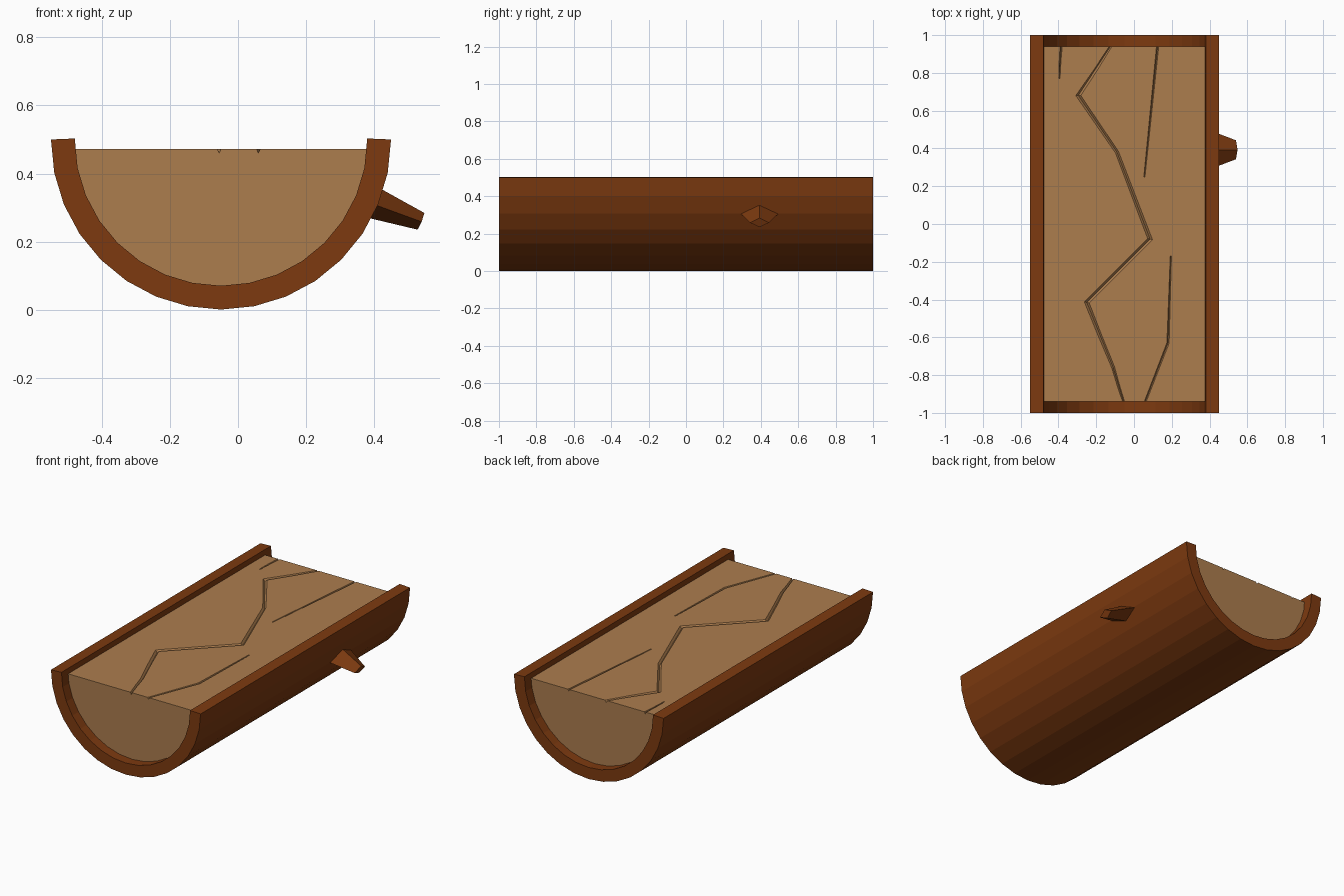
import bpy, bmesh, math
from mathutils import Vector

if "Cube" in bpy.data.objects:
    bpy.data.objects.remove(bpy.data.objects["Cube"])

CX, CZ = -0.05, 0.5      # axis of the log
R_OUT, R_IN, TOP = 0.5, 0.43, 0.472


def material(name, rgb):
    m = bpy.data.materials.new(name)
    m.diffuse_color = (*rgb, 1)
    m.use_nodes = True
    m.node_tree.nodes["Principled BSDF"].inputs["Base Color"].default_value = m.diffuse_color
    return m


def loft(name, rings, mat=None):
    """Solid through a list of equal-length closed rings."""
    bm = bmesh.new()
    vs = [[bm.verts.new(p) for p in r] for r in rings]
    n = len(rings[0])
    for a, b in zip(vs, vs[1:]):
        for i in range(n):
            j = (i + 1) % n
            bm.faces.new((a[i], a[j], b[j], b[i]))
    bm.faces.new(vs[0])
    bm.faces.new(vs[-1])
    bmesh.ops.recalc_face_normals(bm, faces=bm.faces)
    me = bpy.data.meshes.new(name)
    bm.to_mesh(me)
    bm.free()
    ob = bpy.data.objects.new(name, me)
    bpy.context.collection.objects.link(ob)
    if mat:
        me.materials.append(mat)
    return ob


def arc(r, n=16, a0=math.pi, a1=2 * math.pi):
    return [(CX + r * math.cos(a0 + (a1 - a0) * i / n),
             CZ + r * math.sin(a0 + (a1 - a0) * i / n)) for i in range(n + 1)]


def extrude_y(name, profile, half, mat):
    return loft(name, [[(x, y, z) for x, z in profile] for y in (-half, half)], mat)


bark_mat = material("bark_brown", (0.205, 0.042, 0.005))
wood_mat = material("wood_tan", (0.413, 0.205, 0.076))

# Bark shell: half of a 32-sided tube
inner = arc(R_IN)
inner[0] = (inner[0][0], CZ + 0.003)
inner[-1] = (inner[-1][0], CZ + 0.003)
extrude_y("bark_shell", arc(R_OUT) + inner[::-1], 1.0, bark_mat)

# Wood core: filled half disc, slightly shorter, with a flat top
core = arc(R_IN)
core[0] = (CX - R_IN, TOP)
core[-1] = (CX + R_IN, TOP)
wood = extrude_y("wood_core", core, 0.94, wood_mat)

# Cracks: V-shaped grooves cut in the top, given as (x, y, half width)
cracks = [
    [(-0.118, 0.95, .006), (-0.295, 0.68, .011), (-0.09, 0.38, .009), (0.085, -0.08, .011),
     (-0.25, -0.415, .011), (-0.11, -0.76, .008), (-0.052, -0.95, .005)],
    [(0.126, 0.95, .006), (0.055, 0.25, .003)],
    [(0.195, -0.17, .003), (0.18, -0.63, .006), (0.056, -0.95, .005)],
    [(-0.385, 0.95, .006), (-0.395, 0.77, .003)],
]
for k, path in enumerate(cracks):
    pts = [Vector((x, y, 0)) for x, y, w in path]
    rings = []
    for i, p in enumerate(pts):
        d0 = (p - pts[max(i - 1, 0)]).normalized()
        d1 = (pts[min(i + 1, len(pts) - 1)] - p).normalized()
        t = (d0 + d1).normalized()
        side = Vector((-t.y, t.x, 0))
        w = path[i][2]
        # mitre width at bends
        w /= max(t.dot(d1 if d1.length else d0), 0.6)
        rings.append([p + side * w * 2 + Vector((0, 0, TOP + 0.012)),
                      p - side * w * 2 + Vector((0, 0, TOP + 0.012)),
                      p + Vector((0, 0, TOP - 0.012))])
    cutter = loft(f"crack_cutter_{k + 1}", rings)
    cutter.hide_render = True
    cutter.hide_set(True)
    mod = wood.modifiers.new(f"crack_{k + 1}", 'BOOLEAN')
    mod.operation = 'DIFFERENCE'
    mod.solver = 'EXACT'
    mod.object = cutter

# Branch stub: tapered diamond section sticking out of the right side
YB = 0.393
loft("branch_stub", [
    [(0.38, YB, 0.377), (0.37, YB + 0.115, 0.32), (0.36, YB, 0.275), (0.37, YB - 0.115, 0.32)],
    [(0.548, YB, 0.284), (0.54, YB + 0.05, 0.258), (0.528, YB, 0.235), (0.54, YB - 0.05, 0.258)],
], bark_mat)
